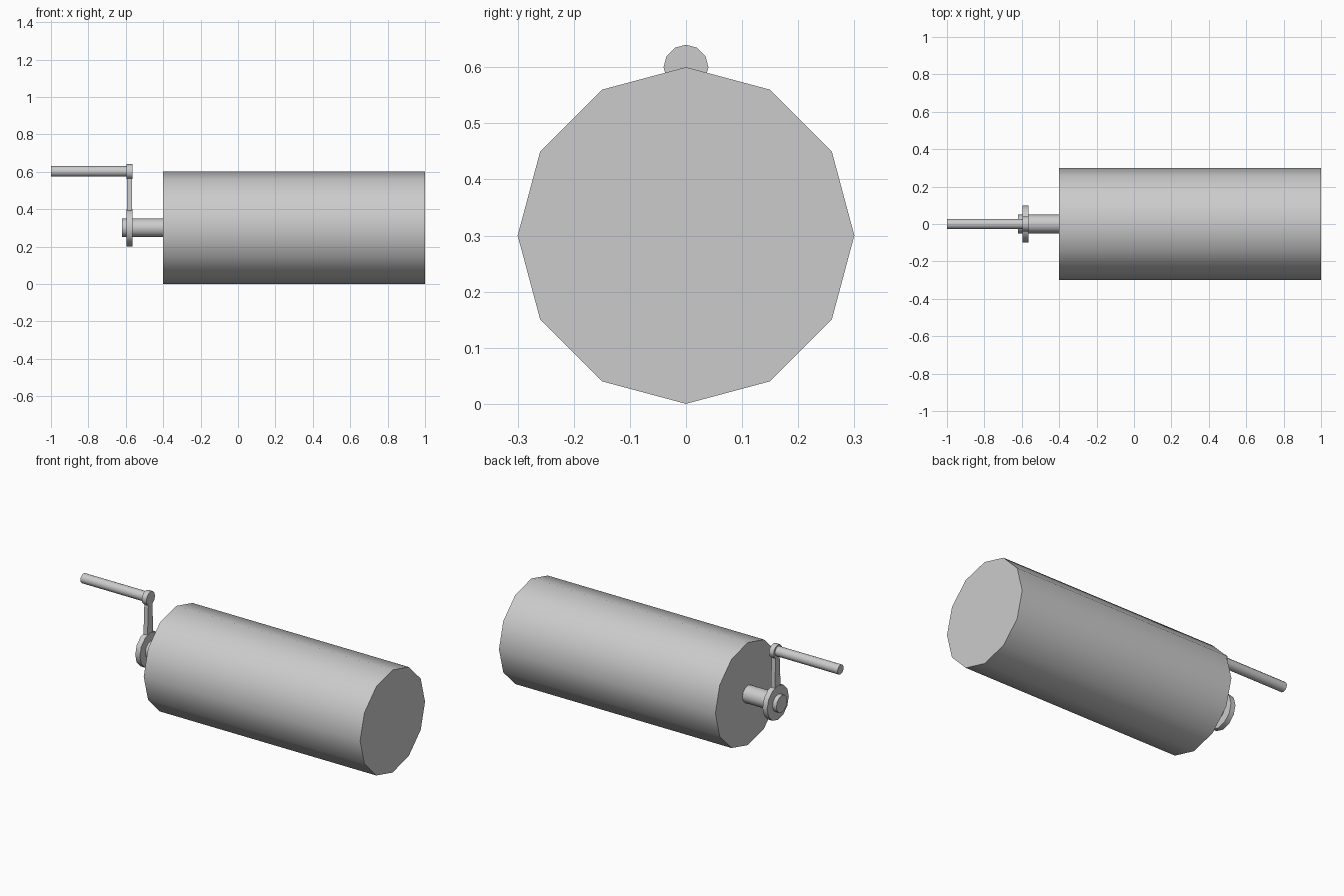
import bpy, bmesh
from math import sin, cos, pi, radians

if "Cube" in bpy.data.objects:
    bpy.data.objects.remove(bpy.data.objects["Cube"])


def prism(name, profile, x0, x1, smooth=True):
    """Extrude a closed (y, z) profile along x."""
    bm = bmesh.new()
    face = bm.faces.new([bm.verts.new((x0, y, z)) for y, z in profile])
    ext = bmesh.ops.extrude_face_region(bm, geom=[face])
    moved = [v for v in ext["geom"] if isinstance(v, bmesh.types.BMVert)]
    bmesh.ops.translate(bm, verts=moved, vec=(x1 - x0, 0, 0))
    bmesh.ops.recalc_face_normals(bm, faces=bm.faces)
    mesh = bpy.data.meshes.new(name)
    bm.to_mesh(mesh)
    bm.free()
    obj = bpy.data.objects.new(name, mesh)
    bpy.context.collection.objects.link(obj)
    if smooth:
        bpy.ops.object.select_all(action='DESELECT')
        obj.select_set(True)
        bpy.context.view_layer.objects.active = obj
        bpy.ops.object.shade_smooth_by_angle(angle=radians(40))
    return obj


def circle(r, z, n=12):
    return [(r * sin(2 * pi * i / n), z + r * cos(2 * pi * i / n)) for i in range(n)]


AXIS, GRIP = 0.3, 0.602

# Roller drum and its axle
prism("drum", circle(0.3, AXIS), -0.4, 1.0)
prism("axle", circle(0.05, AXIS), -0.62, -0.4)

# Crank: hub disc, tapered arm and end boss
prism("crank_hub", circle(0.1, AXIS), -0.595, -0.565)
prism("crank_boss", circle(0.04, 0.6), -0.595, -0.565)
prism("crank_arm", [(-0.027, 0.38), (0.027, 0.38), (0.018, 0.58), (-0.018, 0.58)],
      -0.593, -0.567, smooth=False)

# Handle rod
prism("handle", circle(0.028, GRIP), -1.0, -0.59)
